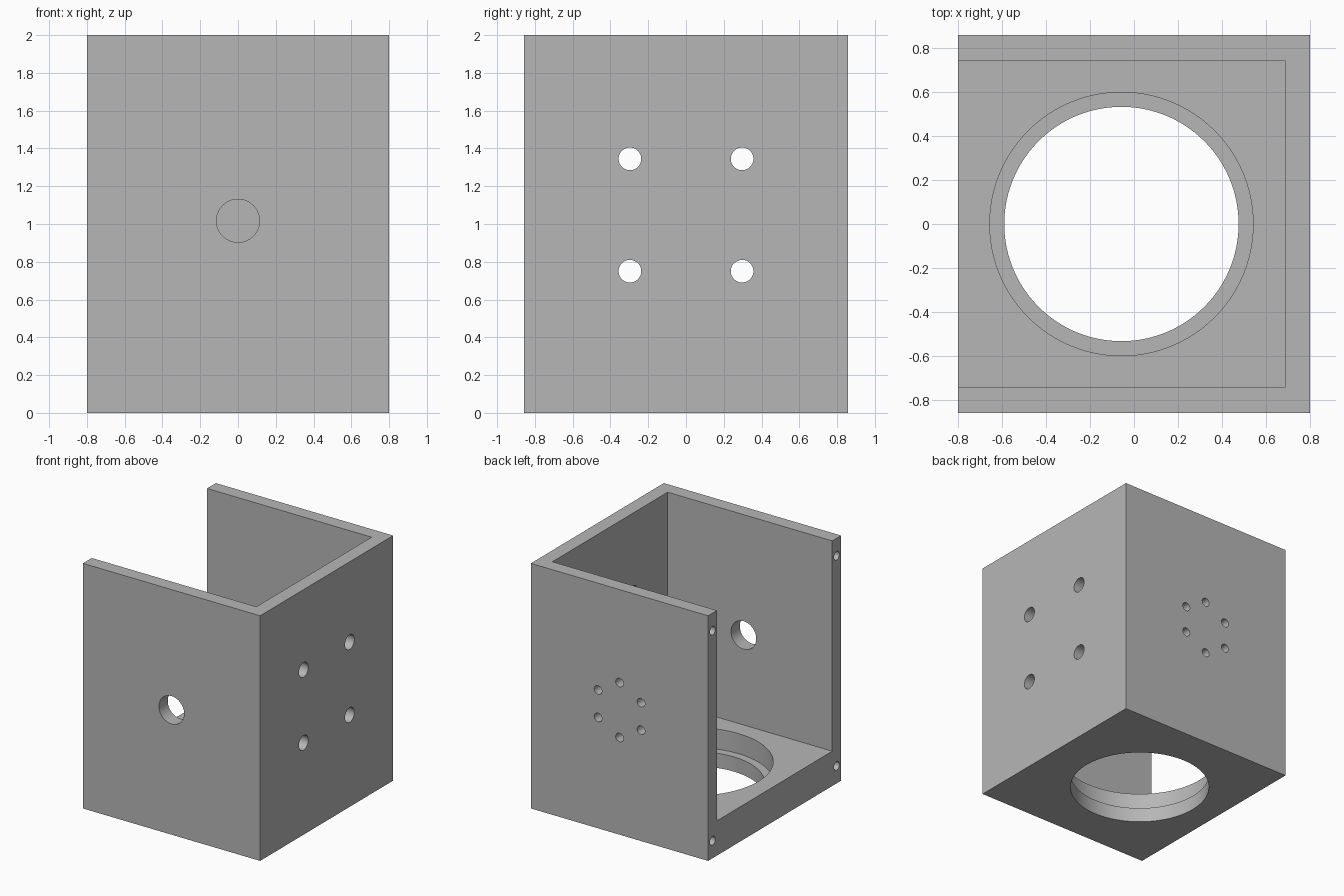
import bpy
from math import cos, sin, pi, radians
from mathutils import Vector

if "Cube" in bpy.data.objects:
    bpy.data.objects.remove(bpy.data.objects["Cube"], do_unlink=True)

W, D, H = 1.6, 1.714, 2.0     # outer size
WALL, FLOOR, LIP = 0.114, 0.284, 0.12
BORE_X = -WALL / 2

grey = bpy.data.materials.new("plain_grey")
grey.use_nodes = True
colour = (0.47, 0.47, 0.47, 1)
grey.diffuse_color = colour
grey.node_tree.nodes["Principled BSDF"].inputs["Base Color"].default_value = colour


def box(name, low, high):
    low, high = Vector(low), Vector(high)
    bpy.ops.mesh.primitive_cube_add(size=1, location=(low + high) / 2)
    ob = bpy.context.object
    ob.name = name
    ob.scale = high - low
    bpy.ops.object.transform_apply(location=True, rotation=True, scale=True)
    ob.data.materials.append(grey)
    return ob


def cut(target, tool):
    tool.hide_render = True
    mod = target.modifiers.new("cut", 'BOOLEAN')
    mod.operation = 'DIFFERENCE'
    mod.solver = 'EXACT'
    mod.object = tool
    bpy.ops.object.select_all(action='DESELECT')
    bpy.context.view_layer.objects.active = target
    target.select_set(True)
    bpy.ops.object.modifier_apply(modifier=mod.name)
    bpy.data.objects.remove(tool, do_unlink=True)


def drill(target, start, end, radius, sides=32):
    start, end = Vector(start), Vector(end)
    axis = end - start
    bpy.ops.mesh.primitive_cylinder_add(
        vertices=sides, radius=radius, depth=axis.length,
        location=(start + end) / 2, rotation=axis.to_track_quat('Z', 'Y').to_euler())
    tool = bpy.context.object
    tool.name = "drill_cutter"
    tool.data.materials.append(grey)
    cut(target, tool)


# Block hollowed out, open at the top and on one side
housing = box("open_housing", (-W / 2, -D / 2, 0), (W / 2, D / 2, H))
cut(housing, box("cavity_cutter", (-W, WALL - D / 2, FLOOR),
                 (W / 2 - WALL, D / 2 - WALL, H + 1)))

# Stepped bore through the floor
drill(housing, (BORE_X, 0, LIP), (BORE_X, 0, FLOOR + 0.2), 0.598, 96)
drill(housing, (BORE_X, 0, -0.2), (BORE_X, 0, FLOOR + 0.2), 0.532, 96)

# Single shaft hole in the front wall
SHAFT_Z = 1.017
drill(housing, (0, -D / 2 - 0.1, SHAFT_Z), (0, -D / 2 + WALL + 0.1, SHAFT_Z), 0.114, 48)

# Ring of six screw holes in the back wall
for i in range(6):
    a = pi / 2 + i * pi / 3
    x, z = 0.224 * cos(a), SHAFT_Z + 0.224 * sin(a)
    drill(housing, (x, D / 2 - WALL - 0.1, z), (x, D / 2 + 0.1, z), 0.035)

# Four mounting holes in the closed side wall
for y in (-0.297, 0.297):
    for z in (0.75, 1.345):
        drill(housing, (W / 2 - WALL - 0.1, y, z), (W / 2 + 0.1, y, z), 0.06)

# Blind screw holes in the open ends of the front and back walls
for side in (-1, 1):
    y = side * (D - WALL) / 2
    for z in (0.143, H - 0.143):
        drill(housing, (-W / 2 - 0.1, y, z), (-W / 2 + 0.25, y, z), 0.035)

bpy.ops.object.select_all(action='DESELECT')
housing.select_set(True)
bpy.context.view_layer.objects.active = housing
bpy.ops.object.shade_smooth_by_angle(angle=radians(30))
